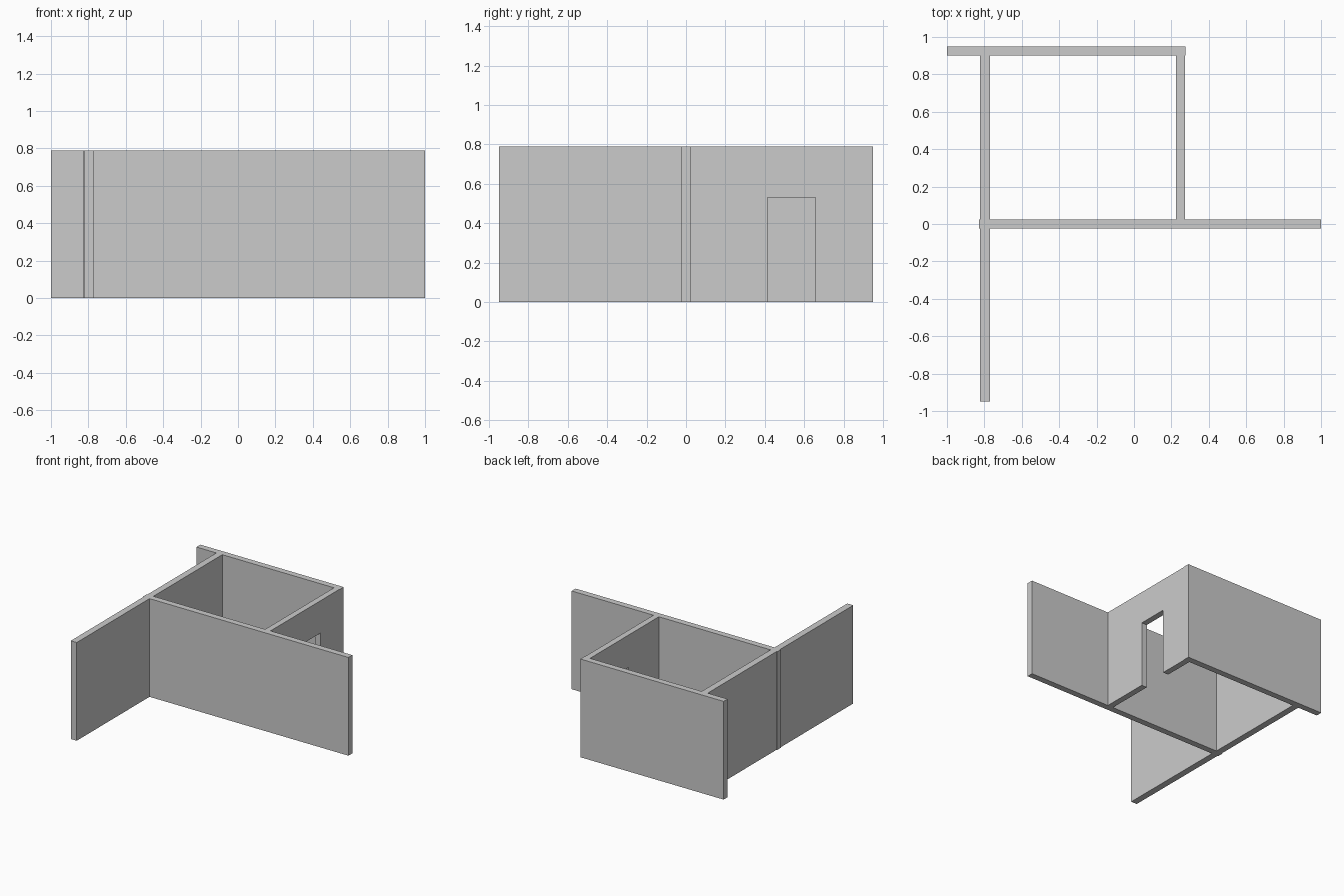
import bpy, bmesh
from mathutils import Vector

if "Cube" in bpy.data.objects:
    bpy.data.objects.remove(bpy.data.objects["Cube"])

H = 0.79  # wall height


def prism(name, profile, direction):
    """Extrude a closed planar profile along a direction."""
    bm = bmesh.new()
    face = bm.faces.new([bm.verts.new(p) for p in profile])
    ext = bmesh.ops.extrude_face_region(bm, geom=[face], use_keep_orig=True)
    moved = [g for g in ext["geom"] if isinstance(g, bmesh.types.BMVert)]
    bmesh.ops.translate(bm, verts=moved, vec=Vector(direction))
    bmesh.ops.recalc_face_normals(bm, faces=bm.faces)
    mesh = bpy.data.meshes.new(name)
    bm.to_mesh(mesh)
    bm.free()
    obj = bpy.data.objects.new(name, mesh)
    bpy.context.collection.objects.link(obj)
    return obj


def wall(name, x0, x1, y0, y1):
    """Plain full-height wall from its plan rectangle."""
    return prism(name, [(x0, y0, 0), (x1, y0, 0), (x1, y1, 0), (x0, y1, 0)], (0, 0, H))


# Plain walls
wall("back_wall", -1.0, 0.275, 0.90, 0.95)
wall("left_wall", -0.823, -0.77, -0.95, 0.90)
wall("middle_wall", -0.77, 1.0, -0.025, 0.025)

# Middle wall end showing slightly through the left wall
wall("middle_wall_end", -0.829, -0.823, -0.025, 0.025)

# Right wall with a doorway open to the floor
outline = [(0.025, 0), (0.413, 0), (0.413, 0.53), (0.658, 0.53),
           (0.658, 0), (0.90, 0), (0.90, H), (0.025, H)]
prism("right_wall_with_doorway", [(0.224, y, z) for y, z in outline], (0.048, 0, 0))
